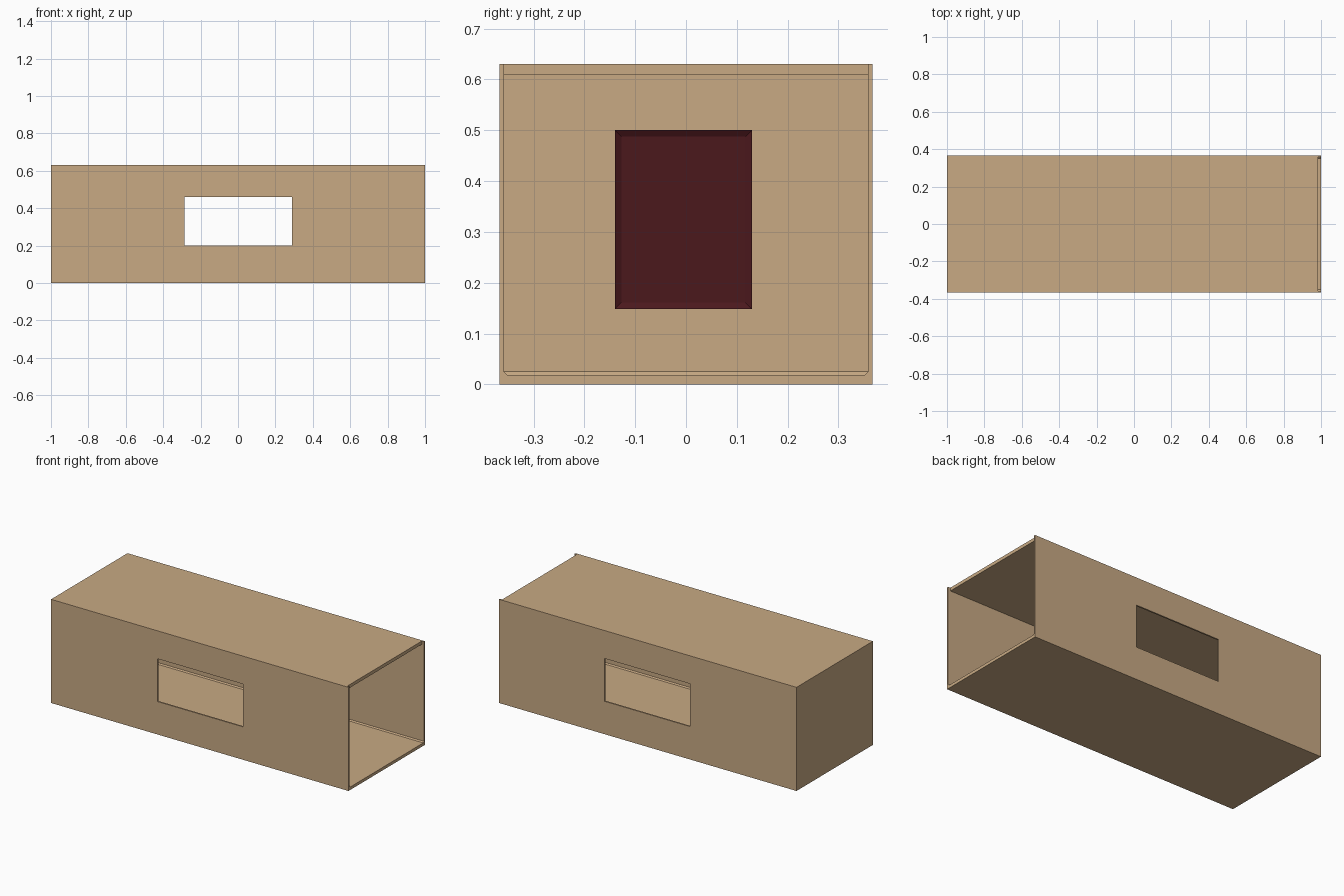
import bpy, bmesh
from mathutils import Vector

if "Cube" in bpy.data.objects:
    bpy.data.objects.remove(bpy.data.objects["Cube"])


def material(name, color):
    m = bpy.data.materials.new(name)
    m.diffuse_color = color
    m.use_nodes = True
    m.node_tree.nodes["Principled BSDF"].inputs["Base Color"].default_value = m.diffuse_color
    return m


def box(name, lo, hi, edit=None, mat=None):
    """Box between two corners; edit(bm) may refine it."""
    bm = bmesh.new()
    bmesh.ops.create_cube(bm, size=1)
    lo, hi = Vector(lo), Vector(hi)
    for v in bm.verts:
        v.co = Vector([lo[i] + (v.co[i] + 0.5) * (hi[i] - lo[i]) for i in range(3)])
    if edit:
        edit(bm)
    bmesh.ops.recalc_face_normals(bm, faces=bm.faces)
    me = bpy.data.meshes.new(name)
    bm.to_mesh(me)
    bm.free()
    ob = bpy.data.objects.new(name, me)
    bpy.context.collection.objects.link(ob)
    if mat:
        me.materials.append(mat)
    return ob


def cut(target, cutter):
    """Apply a boolean difference and remove the cutter."""
    mod = target.modifiers.new("cut", 'BOOLEAN')
    mod.operation = 'DIFFERENCE'
    mod.solver = 'EXACT'
    mod.object = cutter
    cutter.hide_render = True
    bpy.context.view_layer.objects.active = target
    bpy.ops.object.modifier_apply(modifier=mod.name)
    bpy.data.objects.remove(cutter, do_unlink=True)


def chamfer_floor(bm):
    edges = [e for e in bm.edges
             if all(v.co.z < 0.1 for v in e.verts)
             and not all(v.co.x > 0 for v in e.verts)]
    bmesh.ops.bevel(bm, geom=edges, offset=0.007, segments=1, affect='EDGES')


def recess_front(bm):
    front = max(bm.faces, key=lambda f: f.calc_center_median().x)
    bmesh.ops.inset_region(bm, faces=[front], thickness=0.018)
    bmesh.ops.translate(bm, verts=front.verts, vec=(-0.007, 0, 0))


tan = material("tan", (0.58, 0.40, 0.23, 1))
maroon = material("maroon", (0.07, 0.009, 0.012, 1))

# Housing: hollow box, open at the right end
W, H, IN = 0.367, 0.63, 0.358
housing = box("housing", (-1, -W, 0), (1, W, H), mat=tan)
cut(housing, box("cavity", (-0.985, -IN, 0.018), (1.1, IN, 0.61), chamfer_floor))

# Roof stops just short of the open end
cut(housing, box("roof_notch", (0.985, -IN, 0.5), (1.1, IN, 0.7)))

# Matching windows through front and back walls
cut(housing, box("window_opening", (-0.285, -0.6, 0.20), (0.29, 0.6, 0.46)))

# Framed panel on the inside of the end wall
box("end_panel", (-0.986, -0.14, 0.148), (-0.97, 0.13, 0.50), recess_front, maroon)
